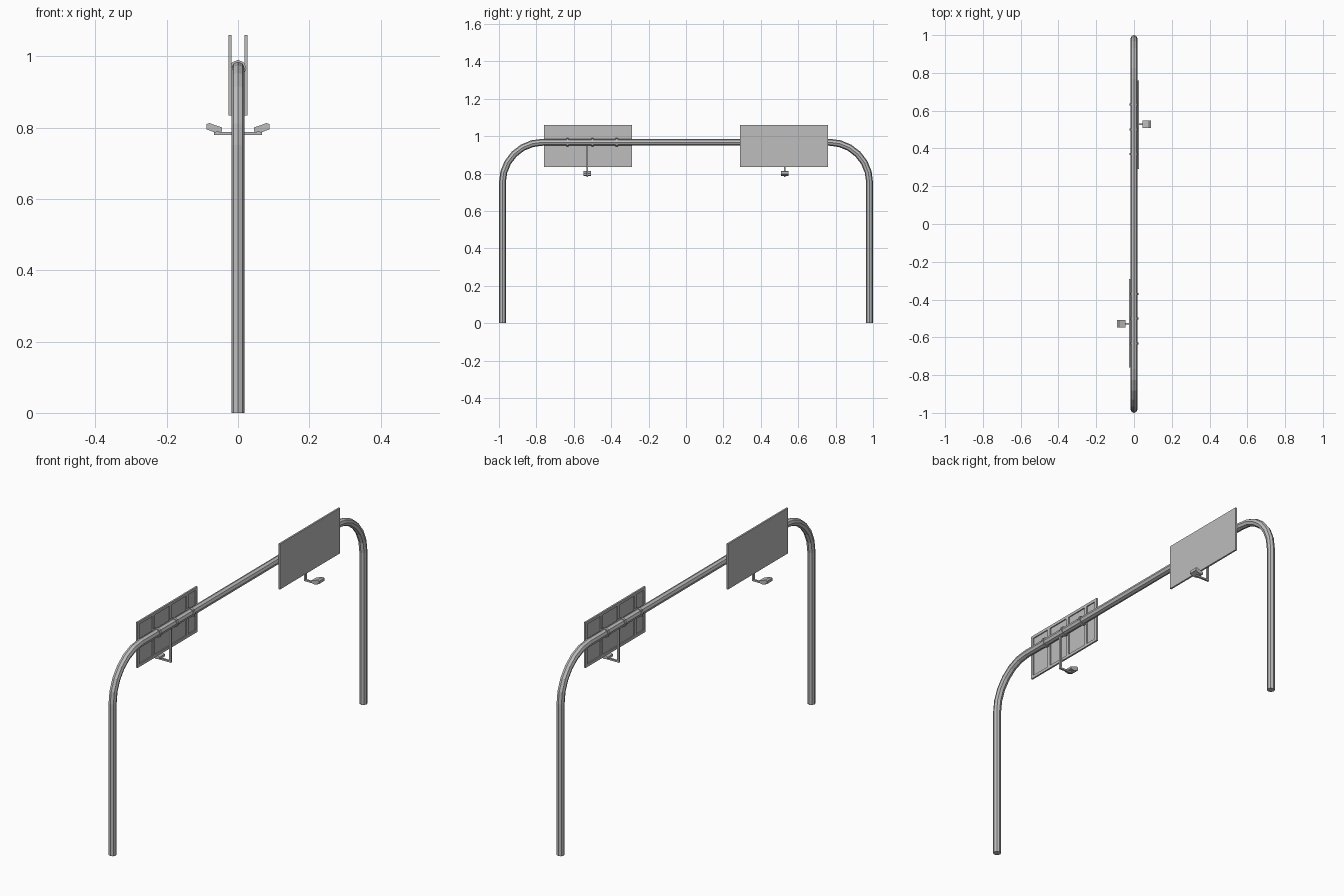
import bpy, bmesh, math
from mathutils import Vector, Matrix

old = bpy.data.objects.get("Cube")
if old:
    bpy.data.objects.remove(old, do_unlink=True)

GREY = (0.51, 0.51, 0.51, 1)
metal = bpy.data.materials.new("grey metal")
metal.use_nodes = True
metal.diffuse_color = GREY
metal.node_tree.nodes["Principled BSDF"].inputs["Base Color"].default_value = GREY


def finish(name, bm, turn=False):
    """Store a mesh; turn spins it half a revolution about the vertical axis."""
    if turn:
        bmesh.ops.rotate(bm, verts=bm.verts, matrix=Matrix.Rotation(math.pi, 3, 'Z'))
    bmesh.ops.recalc_face_normals(bm, faces=bm.faces)
    mesh = bpy.data.meshes.new(name)
    bm.to_mesh(mesh)
    bm.free()
    mesh.materials.append(metal)
    ob = bpy.data.objects.new(name, mesh)
    bpy.context.collection.objects.link(ob)
    return ob


def add_box(bm, x, y, z):
    """Box from (min, max) ranges."""
    size = [b - a for a, b in (x, y, z)]
    mid = [(a + b) / 2 for a, b in (x, y, z)]
    bmesh.ops.create_cube(bm, size=1,
                          matrix=Matrix.Translation(mid) @ Matrix.Diagonal((*size, 1)))


def sweep(bm, path, radius, sides):
    """Tube along a path lying in the x = 0 plane."""
    rings = []
    for i, p in enumerate(path):
        t = (path[min(i + 1, len(path) - 1)] - path[max(i - 1, 0)]).normalized()
        across = t.cross(Vector((1, 0, 0)))
        ring = []
        for k in range(sides):
            a = math.tau * k / sides
            ring.append(bm.verts.new(p + radius * (Vector((math.cos(a), 0, 0)) + across * math.sin(a))))
        rings.append(ring)
    for r, s in zip(rings, rings[1:]):
        for k in range(sides):
            n = (k + 1) % sides
            bm.faces.new((r[k], r[n], s[n], s[k]))
    bm.faces.new(rings[0])
    bm.faces.new(rings[-1])


# Gantry pole: two legs and a beam joined by rounded corners
R, BEAM, LEG, BEND, STEPS = 0.0185, 0.967, 0.9815, 0.215, 6
path = [Vector((0, -LEG, 0))]
for i in range(STEPS + 1):
    a = math.pi / 2 * i / STEPS
    path.append(Vector((0, -LEG + BEND * (1 - math.cos(a)), BEAM - BEND * (1 - math.sin(a)))))
path += [Vector((0, -p.y, p.z)) for p in reversed(path)]
bm = bmesh.new()
sweep(bm, path, R, 8)
finish("gantry_pole", bm)

Y0, Y1, Z0, Z1 = 0.29, 0.76, 0.835, 1.06
RIBS = (0.37, 0.5, 0.633)
LAMP_Y = 0.528

for side, turn in (("left", False), ("right", True)):
    # Sign sheet
    bm = bmesh.new()
    add_box(bm, (0.0235, 0.027), (Y0, Y1), (Z0, Z1))
    finish(side + "_sign_panel", bm, turn)

    # Raised rim and ribs behind the sheet
    bm = bmesh.new()
    rim, depth = 0.014, (0.0185, 0.024)
    for z in (Z0, Z1 - rim):
        add_box(bm, depth, (Y0, Y1), (z, z + rim))
    for y in (Y0, Y1 - rim):
        add_box(bm, depth, (y, y + rim), (Z0 + rim, Z1 - rim))
    for y in RIBS:
        add_box(bm, depth, (y - 0.008, y + 0.008), (Z0 + rim, Z1 - rim))
    finish(side + "_sign_frame", bm, turn)

    # Clamps holding the ribs to the beam
    bm = bmesh.new()
    for y in RIBS:
        sweep(bm, [Vector((0, y - 0.006, BEAM)), Vector((0, y + 0.006, BEAM))], 0.0235, 8)
    finish(side + "_clamps", bm, turn)

    # Lamp arm: drop rod and outward bar
    bm = bmesh.new()
    w = 0.0045
    add_box(bm, (-w, w), (LAMP_Y - w, LAMP_Y + w), (0.78, BEAM))
    add_box(bm, (w, 0.067), (LAMP_Y - w, LAMP_Y + w), (0.78, 0.788))
    finish(side + "_lamp_arm", bm, turn)

    # Tilted lamp head, extruded from its side profile
    bm = bmesh.new()
    profile = [(0.045, 0.79), (0.065, 0.787), (0.089, 0.796),
               (0.089, 0.81), (0.08, 0.813), (0.045, 0.801)]
    face = bm.faces.new([bm.verts.new((x, LAMP_Y - 0.021, z)) for x, z in profile])
    ext = bmesh.ops.extrude_face_region(bm, geom=[face], use_keep_orig=True)
    bmesh.ops.translate(bm, vec=(0, 0.042, 0),
                        verts=[g for g in ext["geom"] if isinstance(g, bmesh.types.BMVert)])
    finish(side + "_lamp_head", bm, turn)
